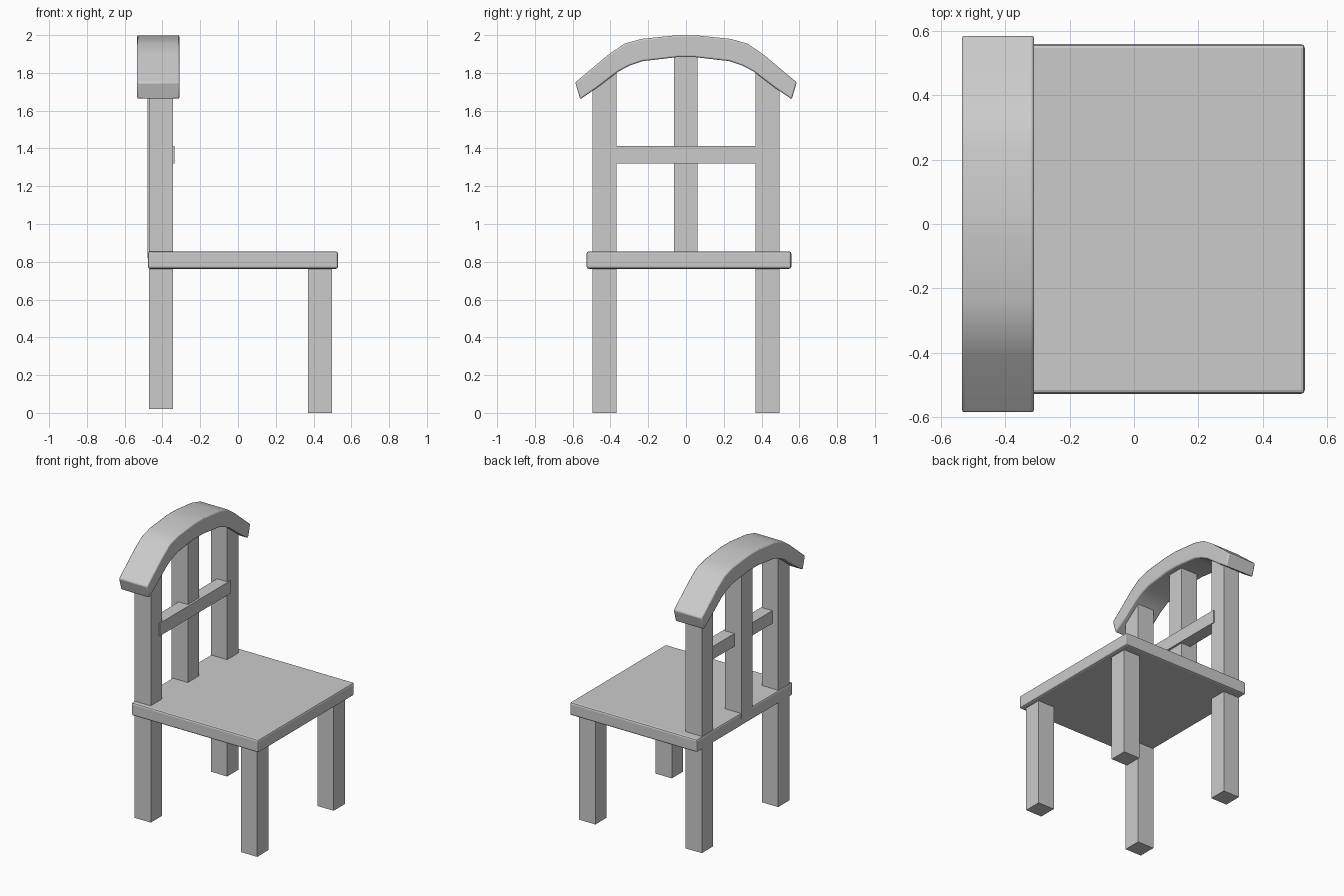
import bpy, bmesh

if "Cube" in bpy.data.objects:
    bpy.data.objects.remove(bpy.data.objects["Cube"])


def finish(name, bm, bevel=0.0):
    bmesh.ops.recalc_face_normals(bm, faces=bm.faces)
    mesh = bpy.data.meshes.new(name)
    bm.to_mesh(mesh)
    bm.free()
    obj = bpy.data.objects.new(name, mesh)
    bpy.context.collection.objects.link(obj)
    if bevel:
        mod = obj.modifiers.new("soft_edges", 'BEVEL')
        mod.width = bevel
        mod.segments = 2
        mod.limit_method = 'ANGLE'
        mod.angle_limit = 0.9
    return obj


def box(name, x, y, z, bevel=0.0):
    bm = bmesh.new()
    bmesh.ops.create_cube(bm, size=1)
    for v in bm.verts:
        for i, (lo, hi) in enumerate((x, y, z)):
            v.co[i] = hi if v.co[i] > 0 else lo
    return finish(name, bm, bevel)


# Seat
box("seat", (-0.477, 0.53), (-0.527, 0.558), (0.763, 0.855), 0.012)

# Legs; the back pair carries on above the seat as the back posts
for side, y in (("right", (-0.494, -0.368)), ("left", (0.369, 0.495))):
    box("front_leg_" + side, (0.37, 0.498), y, (0.0, 0.80))
    box("back_leg_" + side, (-0.472, -0.344), y, (0.02, 0.80))
    box("back_post_" + side, (-0.472, -0.344), y, (0.80, 1.825))

# Middle post and cross slat
box("middle_post", (-0.48, -0.352), (-0.064, 0.061), (0.82, 1.94))
box("cross_slat", (-0.425, -0.337), (-0.40, 0.40), (1.32, 1.412))

# Curved top rail: half profile in y and z, mirrored and extruded along x
top = [(0.586, 1.75), (0.41, 1.897), (0.325, 1.955), (0.235, 1.98), (0.05, 1.999)]
low = [(0.56, 1.66), (0.47, 1.722), (0.36, 1.806), (0.30, 1.838), (0.23, 1.862), (0.05, 1.883)]
outline = top + [(-y, z) for y, z in reversed(top)]
outline += [(-y, z) for y, z in low] + list(reversed(low))
bm = bmesh.new()
face = bm.faces.new([bm.verts.new((-0.534, y, z)) for y, z in outline])
ext = bmesh.ops.extrude_face_region(bm, geom=[face])
bmesh.ops.translate(bm, vec=(0.224, 0, 0),
                    verts=[g for g in ext["geom"] if isinstance(g, bmesh.types.BMVert)])
rail = finish("top_rail", bm, 0.008)

# Smooth shading along the rail's curve only
bpy.context.view_layer.objects.active = rail
rail.select_set(True)
bpy.ops.object.shade_smooth_by_angle(angle=0.5)
